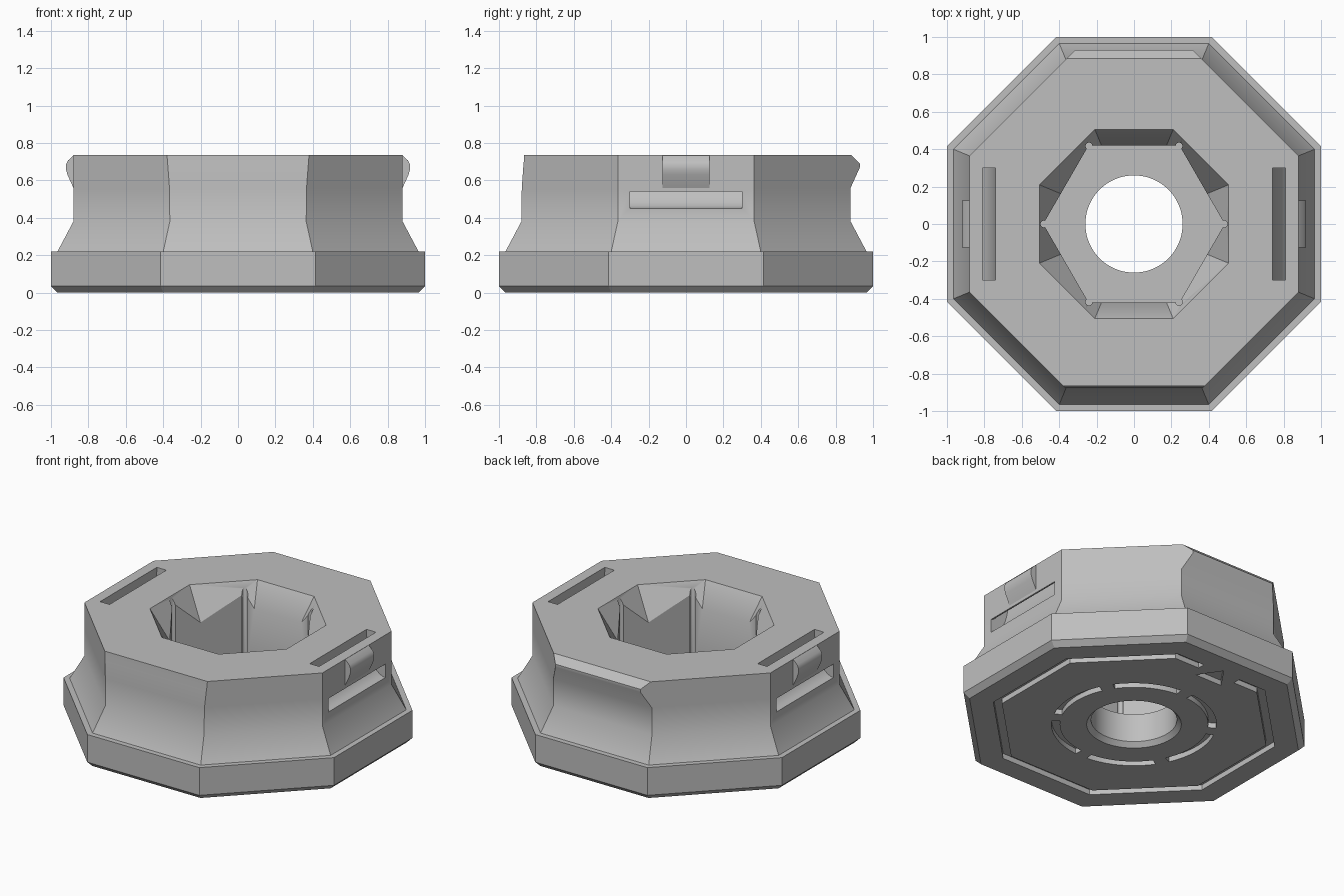
import bpy
import bmesh
from math import cos, sin, pi, sqrt, radians
from mathutils import Matrix

if "Cube" in bpy.data.objects:
    bpy.data.objects.remove(bpy.data.objects["Cube"], do_unlink=True)

grey = bpy.data.materials.new("plain grey")
grey.use_nodes = True
COLOUR = (0.52, 0.52, 0.52, 1)
grey.diffuse_color = COLOUR
grey.node_tree.nodes["Principled BSDF"].inputs["Base Color"].default_value = COLOUR


def loft(name, rings):
    """Closed solid through rings of equal point count."""
    bm = bmesh.new()
    loops = [[bm.verts.new(p) for p in ring] for ring in rings]
    n = len(loops[0])
    for low, high in zip(loops, loops[1:]):
        for i in range(n):
            j = (i + 1) % n
            bm.faces.new((low[i], low[j], high[j], high[i]))
    bm.faces.new(loops[0][::-1])
    bm.faces.new(loops[-1])
    bmesh.ops.recalc_face_normals(bm, faces=bm.faces)
    mesh = bpy.data.meshes.new(name)
    bm.to_mesh(mesh)
    bm.free()
    mesh.materials.append(grey)
    obj = bpy.data.objects.new(name, mesh)
    bpy.context.collection.objects.link(obj)
    return obj


def at_height(points, z):
    return [(x, y, z) for x, y in points]


def prism(name, points, z0, z1):
    return loft(name, [at_height(points, z0), at_height(points, z1)])


def side_prism(name, points, half_width):
    """Extrude an (x, z) outline along y."""
    return loft(name, [[(x, y, z) for x, z in points] for y in (-half_width, half_width)])


def polygon(sides, radius, turn=0.0, centre=(0, 0)):
    return [(centre[0] + radius * cos(turn + 2 * pi * i / sides),
             centre[1] + radius * sin(turn + 2 * pi * i / sides)) for i in range(sides)]


def octagon(side, front=None, back=None):
    """Octagon from face distances; the front and back faces may differ."""
    f, b = front or side, back or side
    s = side * sqrt(2)
    return [(side, s - side), (s - b, b), (b - s, b), (-side, s - side),
            (-side, side - s), (f - s, -f), (s - f, -f), (side, side - s)]


def activate(obj):
    bpy.ops.object.select_all(action='DESELECT')
    obj.select_set(True)
    bpy.context.view_layer.objects.active = obj


def cut(target, cutter):
    mod = target.modifiers.new("cut", 'BOOLEAN')
    mod.operation = 'DIFFERENCE'
    mod.solver = 'EXACT'
    mod.object = cutter
    activate(target)
    bpy.ops.object.modifier_apply(modifier=mod.name)
    bpy.data.objects.remove(cutter, do_unlink=True)


TOP, FLOOR = 0.735, 0.22

# Housing: flared octagon on a chamfered base, with a lip at the back
levels = [
    (0.0, 0.965, 0.965, 0.965), (0.035, 1, 1, 1), (FLOOR, 1, 1, 1),
    (FLOOR, 0.965, 0.965, 0.965), (0.38, 0.88, 0.88, 0.88),
    (0.56, 0.88, 0.878, 0.88), (0.67, 0.88, 0.87, 0.93),
    (0.69, 0.88, 0.868, 0.93), (TOP, 0.88, 0.865, 0.885),
]
housing = loft("housing", [at_height(octagon(a, f, b), z) for z, a, f, b in levels])

# Hexagonal socket with corner reliefs
cut(housing, prism("socket_cutter", polygon(6, 0.485), FLOOR, TOP + 0.1))
for corner in polygon(6, 0.482):
    cut(housing, prism("relief_cutter", polygon(16, 0.018, 0.1, corner), FLOOR, TOP + 0.1))

# Octagonal funnel into the socket
slope = 1.8
cut(housing, loft("funnel_cutter", [
    at_height(octagon(a), TOP - (0.505 - a) * slope) for a in (0.34, 0.55)]))

# Through hole with a bevelled lower rim
hole = [(-0.02, 0.305), (0.03, 0.26), (0.3, 0.26)]
cut(housing, loft("hole_cutter", [at_height(polygon(64, r), z) for z, r in hole]))

# Curved strap slots from the top face out through each side
steps = 10
arc = [pi / 2 * i / steps for i in range(steps + 1)]


def slot_curve(rx, rz):
    curve = [(0.88 - rx * cos(t), TOP - rz * sin(t)) for t in arc]
    return [(curve[0][0], TOP + 0.1)] + curve + [(1.1, curve[-1][1])]


slot_outline = slot_curve(0.14, 0.285) + slot_curve(0.07, 0.195)[::-1]
tab_outline = [(0.86, 0.55), (0.88, 0.56), (0.912, 0.63), (0.92, 0.66),
               (0.919, 0.685), (0.91, 0.705), (0.88, TOP - 0.001), (0.86, TOP - 0.001)]
tabs = []
for side, label in ((1, "left"), (-1, "right")):
    cut(housing, side_prism("slot_cutter", [(side * x, z) for x, z in slot_outline], 0.3))
    tabs.append(side_prism(label + "_clip_tab", [(side * x, z) for x, z in tab_outline], 0.125))

# Octagonal groove under the base, open at the back
GAP, DEPTH = 0.14, 0.035


def open_octagon(a):
    corners = octagon(a)
    ordered = [corners[(1 - i) % 8] for i in range(8)]
    return [(GAP, a)] + ordered + [(-GAP, a)]


cut(housing, prism("groove_cutter", open_octagon(0.825) + open_octagon(0.775)[::-1], -0.05, DEPTH))

# Direction arrow in the groove opening
cut(housing, prism("arrow_cutter", [(-0.1, 0.70), (0.1, 0.70), (0, 0.845)], -0.05, DEPTH))

# Ring of six curved recesses
for k in range(6):
    angles = [radians(60 * k - 25 + 5 * i) for i in range(11)]
    outer = [(0.5 * cos(t), 0.5 * sin(t)) for t in angles]
    inner = [(0.45 * cos(t), 0.45 * sin(t)) for t in reversed(angles)]
    cut(housing, prism("recess_cutter", outer + inner, -0.05, DEPTH))

# Soft shading on the flared walls, crisp edges elsewhere
for obj in [housing] + tabs:
    activate(obj)
    bpy.ops.object.shade_smooth_by_angle(angle=radians(30))
